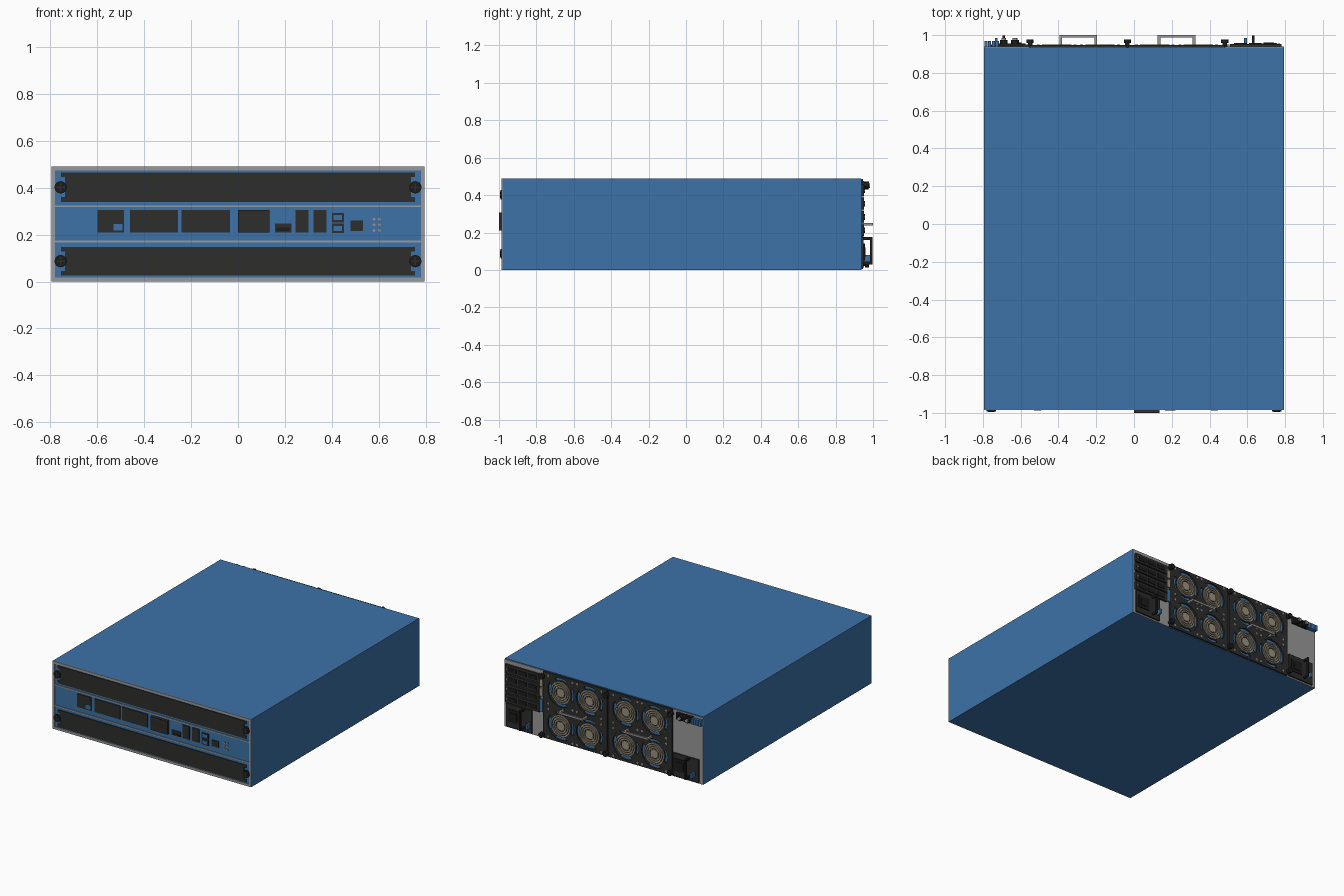
import bpy, bmesh, math
from mathutils import Matrix, Vector

if "Cube" in bpy.data.objects:
    bpy.data.objects.remove(bpy.data.objects["Cube"], do_unlink=True)


def material(name, rgb):
    m = bpy.data.materials.new(name)
    m.use_nodes = True
    m.diffuse_color = (*rgb, 1)
    m.node_tree.nodes["Principled BSDF"].inputs["Base Color"].default_value = (*rgb, 1)
    return m


BLUE = material("case_blue", (0.045, 0.17, 0.39))
DARK = material("charcoal", (0.026, 0.026, 0.025))
BLACK = material("black", (0.012, 0.012, 0.012))
GREY = material("panel_grey", (0.32, 0.32, 0.32))
TAN = material("warm_metal", (0.33, 0.29, 0.21))

FRONT, BACK = -0.98, 0.935


class Part:
    """Collects simple solids into one named object."""

    def __init__(self, name, mat):
        self.name, self.mat, self.bm = name, mat, bmesh.new()

    def box(self, x0, x1, y0, y1, z0, z1):
        mat = Matrix.Translation(((x0 + x1) / 2, (y0 + y1) / 2, (z0 + z1) / 2))
        mat = mat @ Matrix.Diagonal((x1 - x0, y1 - y0, z1 - z0, 1))
        bmesh.ops.create_cube(self.bm, size=1, matrix=mat)

    def disc(self, x, z, r, y0, y1, sides=24):
        mat = Matrix.Translation((x, (y0 + y1) / 2, z)) @ Matrix.Rotation(math.pi / 2, 4, 'X')
        bmesh.ops.create_cone(self.bm, cap_ends=True, segments=sides, radius1=r,
                              radius2=r, depth=abs(y1 - y0), matrix=mat)

    def ring(self, x, z, inner, outer, y0, y1, sides=32):
        """Flat band between two outline functions of angle, with thickness."""
        loops = []
        for fn, y in ((inner, y0), (outer, y0), (outer, y1), (inner, y1)):
            pts = [fn(math.tau * i / sides) for i in range(sides)]
            loops.append([self.bm.verts.new((x + a, y, z + b)) for a, b in pts])
        for k in range(4):
            a, b = loops[k], loops[(k + 1) % 4]
            for i in range(sides):
                j = (i + 1) % sides
                self.bm.faces.new((a[i], a[j], b[j], b[i]))

    def spoke(self, x, z, angle, r0, r1, width, y0, y1):
        mat = (Matrix.Translation((x, (y0 + y1) / 2, z)) @ Matrix.Rotation(angle, 4, 'Y')
               @ Matrix.Translation(((r0 + r1) / 2, 0, 0))
               @ Matrix.Diagonal((r1 - r0, y1 - y0, width, 1)))
        bmesh.ops.create_cube(self.bm, size=1, matrix=mat)

    def done(self):
        bmesh.ops.recalc_face_normals(self.bm, faces=self.bm.faces)
        mesh = bpy.data.meshes.new(self.name)
        self.bm.to_mesh(mesh)
        self.bm.free()
        mesh.materials.append(self.mat)
        bpy.context.collection.objects.link(bpy.data.objects.new(self.name, mesh))


def circle(r):
    return lambda a: (r * math.cos(a), r * math.sin(a))


def rectangle(hx, hz):
    def point(a):
        c, s = math.cos(a), math.sin(a)
        m = max(abs(c), abs(s))
        return hx * c / m, hz * s / m
    return point


def boxes(name, mat, *dims):
    p = Part(name, mat)
    for d in dims:
        p.box(*d)
    p.done()


# Case
boxes("case", BLUE, (-0.795, 0.795, FRONT, BACK, 0, 0.49))

# Front frame and dividers
f = FRONT - 0.006
boxes("front_frame", GREY,
      (-0.795, -0.78, f, FRONT, 0, 0.49), (0.78, 0.795, f, FRONT, 0, 0.49),
      (-0.78, 0.78, f, FRONT, 0, 0.018), (-0.78, 0.78, f, FRONT, 0.473, 0.49),
      (-0.78, 0.78, f, FRONT, 0.167, 0.175), (-0.78, 0.78, f, FRONT, 0.317, 0.325))

# Front vent strips with notched ends, and their screws
strips, screws = Part("vent_strips", DARK), Part("front_screws", BLACK)
slots = Part("screw_slots", DARK)
for z0, z1, zs in ((0.025, 0.148, 0.087), (0.34, 0.466, 0.402)):
    strips.box(-0.737, 0.737, f, FRONT, z0, z1)
    for s in (-1, 1):
        for a, b in ((z0, z0 + 0.02), (z1 - 0.02, z1)):
            strips.box(*sorted((s * 0.737, s * 0.755)), f, FRONT, a, b)
        screws.disc(s * 0.756, zs, 0.026, -0.993, FRONT)
        for angle in (0, math.pi / 2):
            slots.spoke(s * 0.756, zs, angle, -0.018, 0.018, 0.006, -0.995, -0.99)
for p in (strips, screws, slots):
    p.done()

# Front port modules
ports = Part("front_ports", DARK)
for x0, x1, z0, z1 in ((-0.6, -0.487, 0.21, 0.306), (-0.46, -0.255, 0.21, 0.306),
                       (-0.24, -0.035, 0.21, 0.306), (0.157, 0.228, 0.21, 0.247),
                       (0.245, 0.3, 0.21, 0.306), (0.322, 0.377, 0.21, 0.306),
                       (0.4, 0.452, 0.207, 0.247), (0.4, 0.452, 0.252, 0.292),
                       (0.48, 0.533, 0.215, 0.26)):
    ports.box(x0, x1, f, FRONT, z0, z1)
ports.box(0, 0.135, -1, FRONT, 0.21, 0.306)
ports.done()
boxes("port_openings", BLUE, (-0.53, -0.492, f - 0.001, f, 0.218, 0.245),
      (0.408, 0.444, f - 0.001, f, 0.215, 0.237), (0.408, 0.444, f - 0.001, f, 0.262, 0.284))
boxes("port_grooves", BLACK, (0.005, 0.13, -1, -0.999, 0.248, 0.252),
      (0.005, 0.13, -1, -0.999, 0.266, 0.27), (0.165, 0.22, f - 0.001, f, 0.215, 0.23))
lights = Part("status_lights", TAN)
for x in (0.58, 0.603):
    for z in (0.218, 0.242, 0.266):
        lights.disc(x, z, 0.006, f, FRONT, 12)
lights.done()

# Grey rear panels at both sides
boxes("rear_panels", GREY, (-0.795, -0.552, BACK, BACK + 0.004, 0, 0.485),
      (0.482, 0.795, BACK, BACK + 0.004, 0, 0.485))

# Two fan trays with four fans each
tray, rotor = Part("fan_trays", DARK), Part("fan_backs", DARK)
guard, bolts = Part("fan_guards", TAN), Part("fan_bolts", GREY)
handles = Part("tray_handles", GREY)
y1 = BACK + 0.012
for cx in (0.225, -0.295):
    for s in (-1, 1):
        tray.box(*sorted((cx + s * 0.23, cx + s * 0.255)), BACK, y1, 0.005, 0.485)
        for cz in (0.125, 0.365):
            x = cx + s * 0.115
            tray.ring(x, cz, circle(0.104), rectangle(0.115, 0.12), BACK, y1)
            rotor.disc(x, cz, 0.083, BACK, y1 - 0.004, 32)
            for k in range(4):
                diagonal = math.pi / 4 + k * math.pi / 2
                rotor.spoke(x, cz, diagonal, 0.07, 0.107, 0.06, BACK, y1 - 0.003)
                guard.spoke(x, cz, diagonal, 0.02, 0.075, 0.006, y1 - 0.004, y1)
                bolts.disc(x + 0.097 * (-1) ** k, cz + (0.1 if k < 2 else -0.1),
                           0.008, y1, y1 + 0.004, 10)
            for r in (0.044, 0.059, 0.074):
                guard.ring(x, cz, circle(r - 0.004), circle(r + 0.004), y1 - 0.004, y1 + 0.002)
            guard.disc(x, cz, 0.03, y1 - 0.004, y1 + 0.001)
        # Handle post
        handles.box(*sorted((cx + s * 0.086, cx + s * 0.1)), y1, 1, 0.238, 0.252)
    handles.box(cx - 0.1, cx + 0.1, 0.988, 1, 0.238, 0.252)
for p in (tray, rotor, guard, bolts, handles):
    p.done()

# Thumbscrews between the trays
knobs = Part("thumbscrews", BLACK)
for x in (0.48, -0.035, -0.55):
    for z in (0.032, 0.455):
        knobs.disc(x, z, 0.012, BACK, 0.96, 16)
        knobs.disc(x, z, 0.019, 0.957, 0.978, 16)
knobs.done()

# Expansion cards with connector slots
cards, sockets = Part("expansion_cards", DARK), Part("card_sockets", BLACK)
contacts = Part("card_contacts", GREY)
for i in range(4):
    z = 0.182 + i * 0.071
    cards.box(0.508, 0.782, BACK, 0.953, z, z + 0.062)
    for x in (0.53, 0.61, 0.69):
        sockets.box(x, x + 0.065, 0.953, 0.957, z + 0.015, z + 0.045)
    contacts.disc(0.768, z + 0.03, 0.006, 0.953, 0.956, 10)
for p in (cards, sockets, contacts):
    p.done()

# Narrow connector column beside the cards
boxes("column_metal", TAN, (0.483, 0.506, BACK, 0.95, 0.37, 0.43),
      (0.483, 0.506, BACK, 0.95, 0.3, 0.36))
boxes("column_blue", BLUE, (0.483, 0.506, BACK, 0.95, 0.19, 0.28))

# Power supplies with inlet, upright handle and latch
supply, inlet = Part("power_supplies", DARK), Part("power_inlets", BLACK)
grip, latch = Part("supply_handles", BLACK), Part("supply_latches", BLUE)
for x0, hx, lx in ((0.57, 0.632, 0.59), (-0.765, -0.69, -0.73)):
    supply.box(x0, x0 + 0.205, BACK, 0.95, 0.01, 0.175)
    inlet.box(x0 + 0.095, x0 + 0.19, 0.95, 0.956, 0.05, 0.14)
    inlet.box(x0 + 0.115, x0 + 0.17, 0.956, 0.96, 0.07, 0.12)
    grip.box(hx - 0.006, hx + 0.006, 0.985, 0.997, 0.03, 0.175)
    for z in (0.03, 0.161):
        grip.box(hx - 0.006, hx + 0.006, 0.95, 0.985, z, z + 0.014)
    latch.box(lx - 0.007, lx + 0.007, 0.95, 0.985, 0.045, 0.08)
for p in (supply, inlet, grip, latch):
    p.done()

# Round and boxed connectors above the second supply
jacks, tips = Part("round_connectors", BLACK), Part("connector_tips", GREY)
jacks.box(-0.72, -0.59, BACK, 0.955, 0.425, 0.475)
for x in (-0.69, -0.63):
    jacks.disc(x, 0.45, 0.02, 0.955, 0.975, 20)
    tips.disc(x, 0.45, 0.012, 0.975, 0.985, 16)
jacks.done()
tips.done()
boxes("terminal_blocks", BLUE,
      *[(x, x + 0.016, BACK, 0.968, 0.43, 0.47) for x in (-0.792, -0.772, -0.752, -0.732)])
